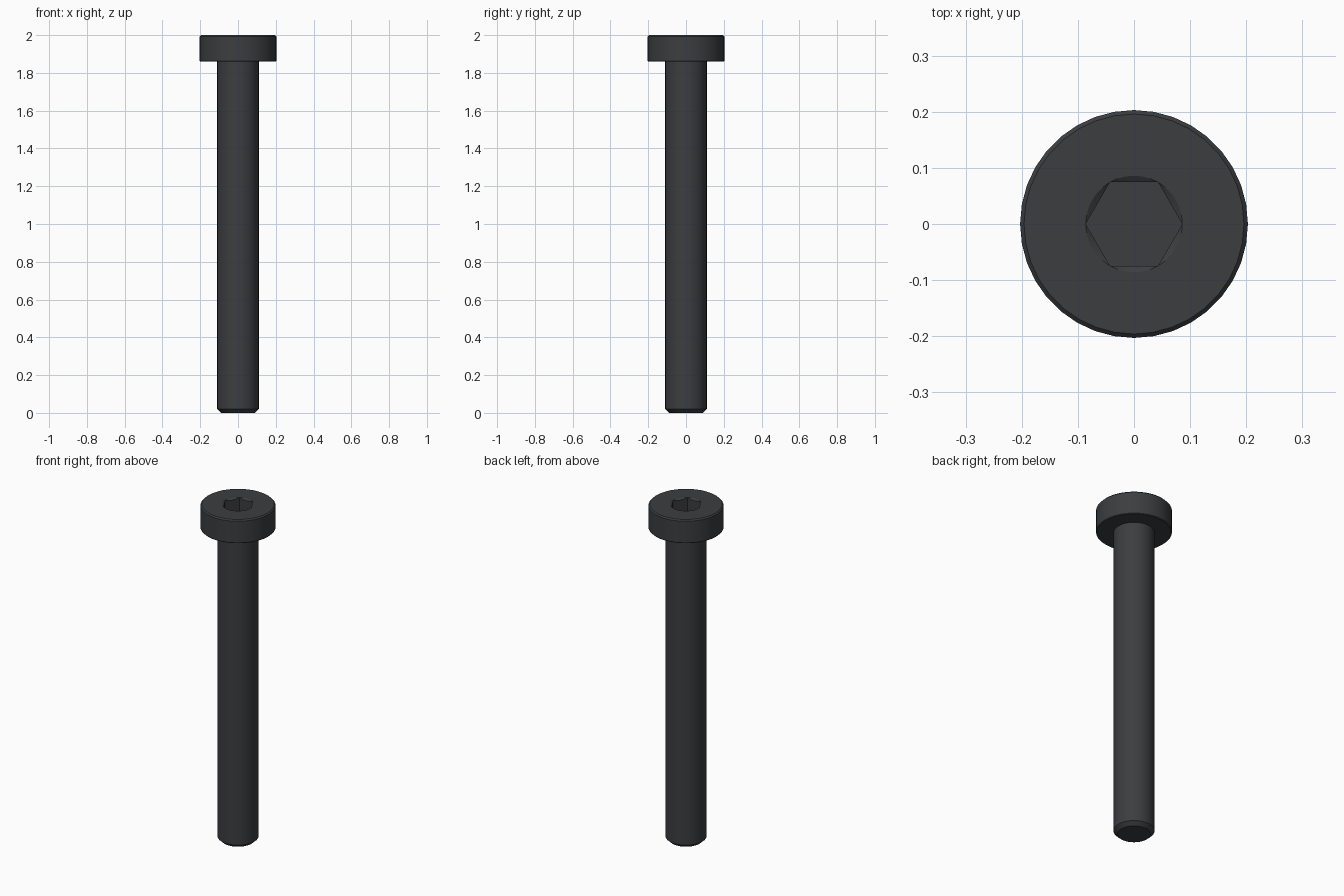
import bpy, bmesh, math

if "Cube" in bpy.data.objects:
    bpy.data.objects.remove(bpy.data.objects["Cube"])

SIDES = 36
SOCKET_R = 0.086                       # hex corner radius
APOTHEM = SOCKET_R * math.cos(math.pi / 6)


def hex_radius(a):
    """Distance to the hexagon outline at angle a, corners on the x axis."""
    return APOTHEM / math.cos(a % (math.pi / 3) - math.pi / 6)


bm = bmesh.new()


def ring(radius, height):
    """Closed ring; radius and height are functions of the angle."""
    angles = [2 * math.pi * i / SIDES for i in range(SIDES)]
    return [bm.verts.new((radius(a) * math.cos(a), radius(a) * math.sin(a), height(a)))
            for a in angles]


def circle(r, z):
    return ring(lambda a: r, lambda a: z)


# shank with chamfered tip, then the low cylindrical head
profile = [(0.088, 0), (0.11, 0.02), (0.11, 1.86), (0.199, 1.86),
           (0.203, 1.864), (0.203, 1.993), (0.196, 2.0), (SOCKET_R, 2.0)]
rings = [circle(r, z) for r, z in profile]

# hex socket: conical lead-in, straight walls, floor
rings.append(ring(hex_radius, lambda a: 1.9995 - 0.6 * (SOCKET_R - hex_radius(a))))
rings.append(ring(hex_radius, lambda a: 1.90))

for low, high in zip(rings, rings[1:]):
    for i in range(SIDES):
        j = (i + 1) % SIDES
        bm.faces.new((low[i], low[j], high[j], high[i]))
bm.faces.new(rings[0][::-1])
bm.faces.new(rings[-1])

mesh = bpy.data.meshes.new("socket_head_screw")
bm.to_mesh(mesh)
bm.free()
screw = bpy.data.objects.new("socket_head_screw", mesh)
bpy.context.collection.objects.link(screw)

# dark steel
steel = bpy.data.materials.new("dark_steel")
steel.diffuse_color = (0.045, 0.047, 0.05, 1)
steel.use_nodes = True
steel.node_tree.nodes["Principled BSDF"].inputs["Base Color"].default_value = steel.diffuse_color
mesh.materials.append(steel)

bpy.context.view_layer.objects.active = screw
screw.select_set(True)
bpy.ops.object.shade_smooth_by_angle(angle=math.radians(20))
